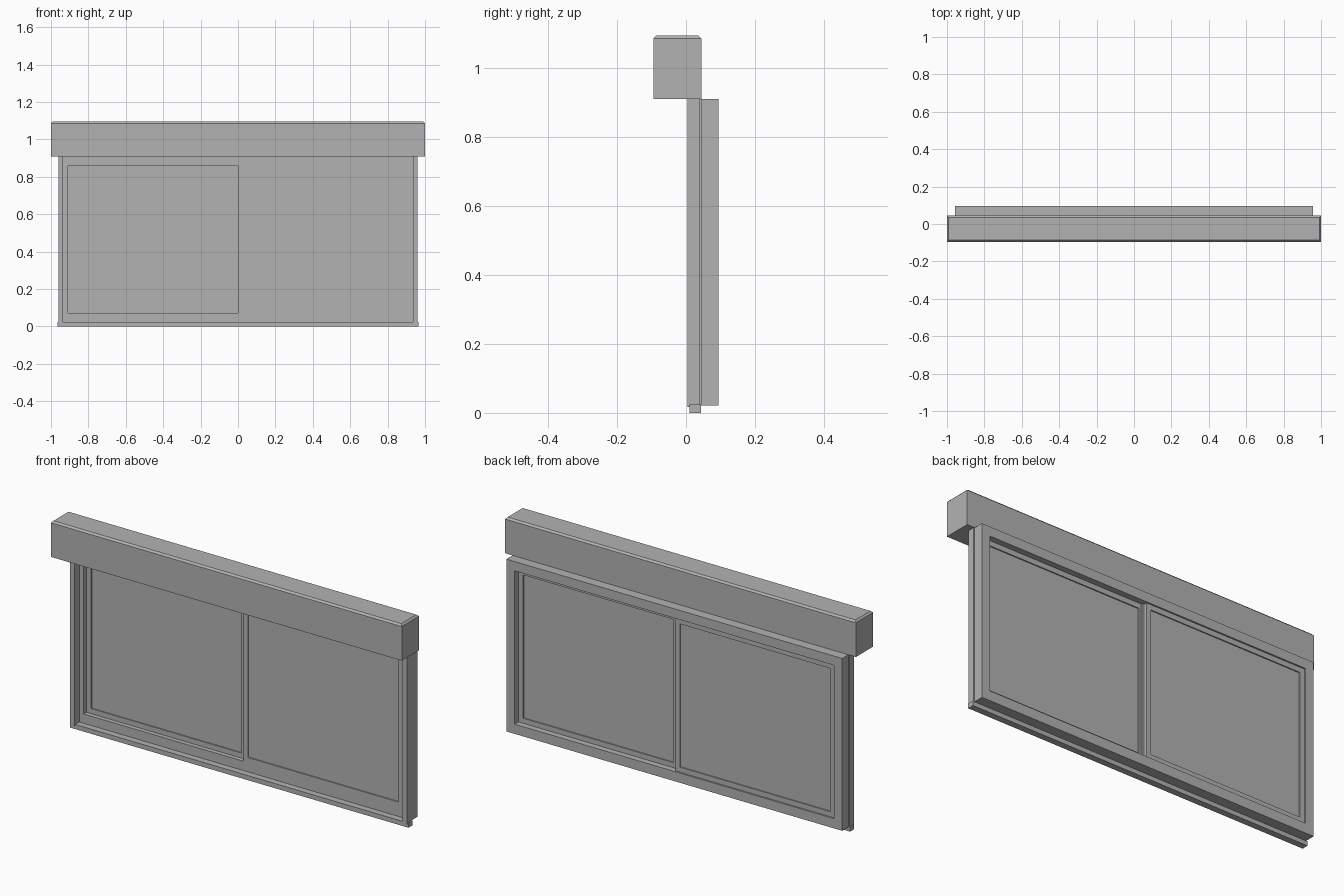
import bpy
import bmesh

if "Cube" in bpy.data.objects:
    bpy.data.objects.remove(bpy.data.objects["Cube"], do_unlink=True)

# Single flat colour
grey = bpy.data.materials.new("plain grey")
grey.use_nodes = True
colour = (0.45, 0.45, 0.45, 1)
grey.diffuse_color = colour
grey.node_tree.nodes["Principled BSDF"].inputs["Base Color"].default_value = colour


def finish(bm, name):
    bmesh.ops.recalc_face_normals(bm, faces=bm.faces[:])
    mesh = bpy.data.meshes.new(name)
    bm.to_mesh(mesh)
    bm.free()
    mesh.materials.append(grey)
    obj = bpy.data.objects.new(name, mesh)
    bpy.context.collection.objects.link(obj)
    return obj


def box(name, x, y, z, top_bevel=0):
    """Block between (min, max) pairs, optionally with chamfered top edges."""
    bm = bmesh.new()
    bmesh.ops.create_cube(bm, size=1)
    for v in bm.verts:
        v.co = [r[0] if c < 0 else r[1] for c, r in zip(v.co, (x, y, z))]
    if top_bevel:
        edges = [e for e in bm.edges if all(v.co.z > z[1] - 0.001 for v in e.verts)]
        bmesh.ops.bevel(bm, geom=edges, offset=top_bevel, segments=1, affect='EDGES')
    return finish(bm, name)


def ring(name, x, y, z, inner_x, inner_z):
    """Rectangular frame with a through opening."""
    bm = bmesh.new()

    def loop(xr, zr, depth):
        return [bm.verts.new((px, depth, pz)) for px, pz in
                ((xr[0], zr[0]), (xr[1], zr[0]), (xr[1], zr[1]), (xr[0], zr[1]))]

    loops = [loop(x, z, y[0]), loop(inner_x, inner_z, y[0]),
             loop(inner_x, inner_z, y[1]), loop(x, z, y[1])]
    for a, b in zip(loops, loops[1:] + loops[:1]):
        for i in range(4):
            j = (i + 1) % 4
            bm.faces.new((a[i], a[j], b[j], b[i]))
    return finish(bm, name)


# Shutter box across the top
box("shutter_box", (-1, 1), (-0.095, 0.045), (0.91, 1.095), 0.009)

# Main window frame
opening_x, opening_z = (-0.91, 0.91), (0.072, 0.862)
ring("window_frame", (-0.957, 0.957), (0.043, 0.095), (0.022, 0.91), opening_x, opening_z)

# Shutter guides on both sides in front of the frame
for side, name in ((-1, "right_guide"), (1, "left_guide")):
    xs = sorted((side * 0.935, side * 0.96))
    box(name, xs, (0.005, 0.04), (0.017, 0.91))
    xs = sorted((side * 0.935, side * 0.95))
    box(name + "_spacer", xs, (0.039, 0.044), (0.022, 0.91))

# Sill under the frame
box("sill", (-0.965, 0.965), (0.01, 0.043), (0, 0.024))

# Two sliding sashes on separate tracks, each with a pane
border = 0.026
for name, xs, front in (("left_sash", (0, 0.91), 0.043),
                        ("right_sash", (-0.91, 0), 0.066)):
    ys = (front, front + 0.021)
    pane_x = (xs[0] + border, xs[1] - border)
    pane_z = (opening_z[0] + border, opening_z[1] - border)
    ring(name, xs, ys, opening_z, pane_x, pane_z)
    box(name + "_pane", pane_x, (front + 0.006, front + 0.015), pane_z)

# Thin seal closing the gap between the sashes
box("centre_seal", (-0.012, 0.012), (0.06, 0.07), opening_z)
